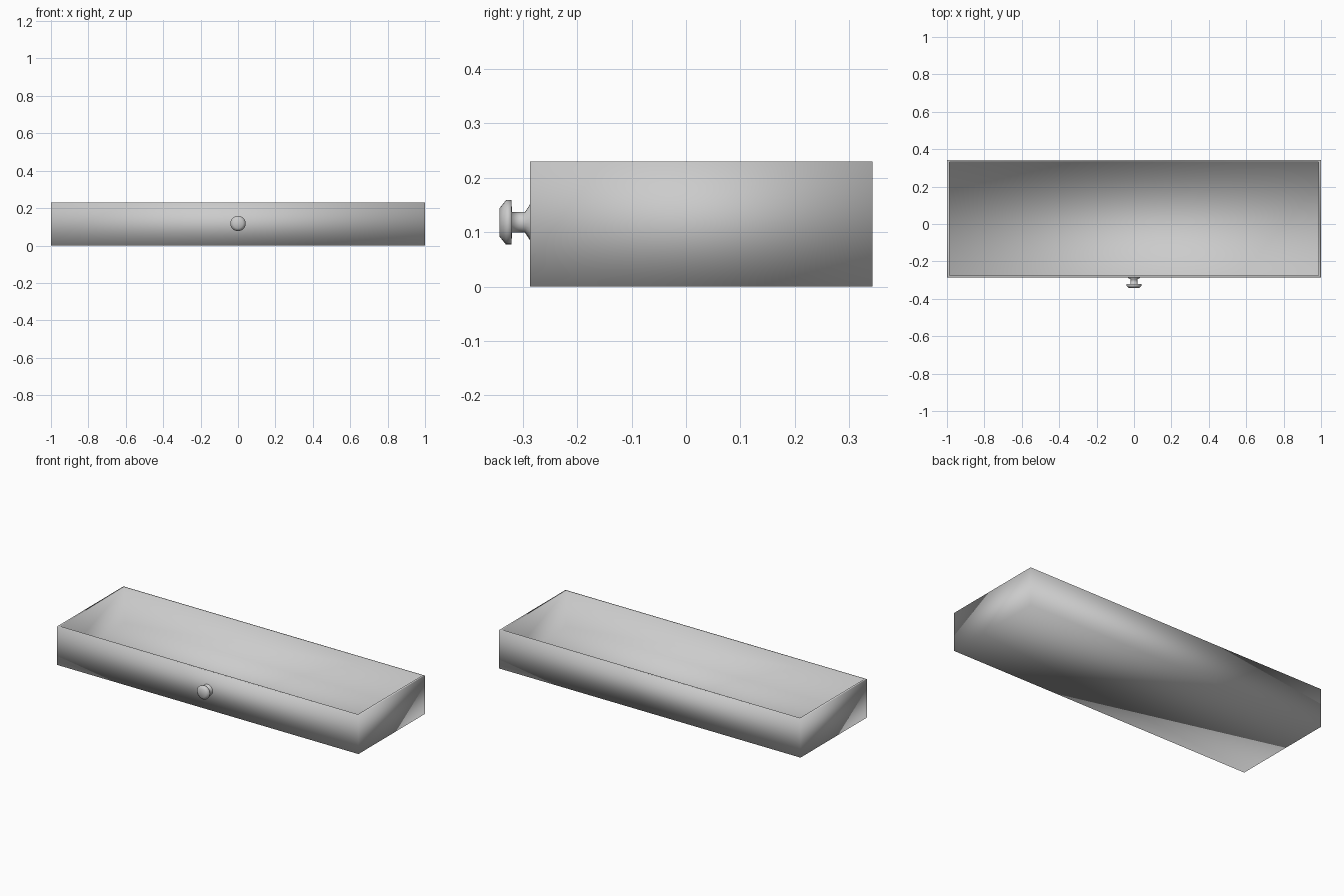
import bpy, bmesh, math
from mathutils import Vector

if "Cube" in bpy.data.objects:
    bpy.data.objects.remove(bpy.data.objects["Cube"])

WALL = 0.018
KNOB_Z = 0.118
Y_FRONT, Y_BACK, HEIGHT = -0.287, 0.343, 0.23


def finish(name, bm):
    bmesh.ops.recalc_face_normals(bm, faces=bm.faces)
    for f in bm.faces:
        f.smooth = True
    mesh = bpy.data.meshes.new(name)
    bm.to_mesh(mesh)
    bm.free()
    obj = bpy.data.objects.new(name, mesh)
    bpy.context.collection.objects.link(obj)
    return obj


# Drawer tray: a box whose top is inset to a rim and pushed down to the floor
bm = bmesh.new()
bmesh.ops.create_cube(bm, size=1)
bmesh.ops.scale(bm, vec=(2, Y_BACK - Y_FRONT, HEIGHT), verts=bm.verts)
bmesh.ops.translate(bm, vec=(0, (Y_BACK + Y_FRONT) / 2, HEIGHT / 2), verts=bm.verts)
bm.faces.ensure_lookup_table()
top = max(bm.faces, key=lambda f: f.calc_center_median().z)
bmesh.ops.inset_region(bm, faces=[top], thickness=WALL)
well = bmesh.ops.extrude_face_region(bm, geom=[top])["geom"]
bmesh.ops.translate(bm, vec=(0, 0, WALL - HEIGHT),
                    verts=[v for v in well if isinstance(v, bmesh.types.BMVert)])
if top.is_valid:
    bmesh.ops.delete(bm, geom=[top], context="FACES_ONLY")
finish("drawer_tray", bm)

# Knob: lathed profile (radius, y) from the flared foot to the chamfered head
profile = [(0, -0.285), (0.033, -0.285), (0.033, -0.287), (0.019, -0.296),
           (0.019, -0.320), (0.041, -0.321), (0.041, -0.331),
           (0.026, -0.343), (0, -0.343)]
bm = bmesh.new()
verts = [bm.verts.new((r, y, KNOB_Z)) for r, y in profile]
edges = [bm.edges.new(pair) for pair in zip(verts, verts[1:])]
bmesh.ops.spin(bm, geom=verts + edges, cent=(0, 0, KNOB_Z), axis=(0, 1, 0),
               angle=math.tau, steps=24, use_duplicate=False)
bmesh.ops.remove_doubles(bm, verts=bm.verts, dist=0.0002)
finish("drawer_knob", bm)
